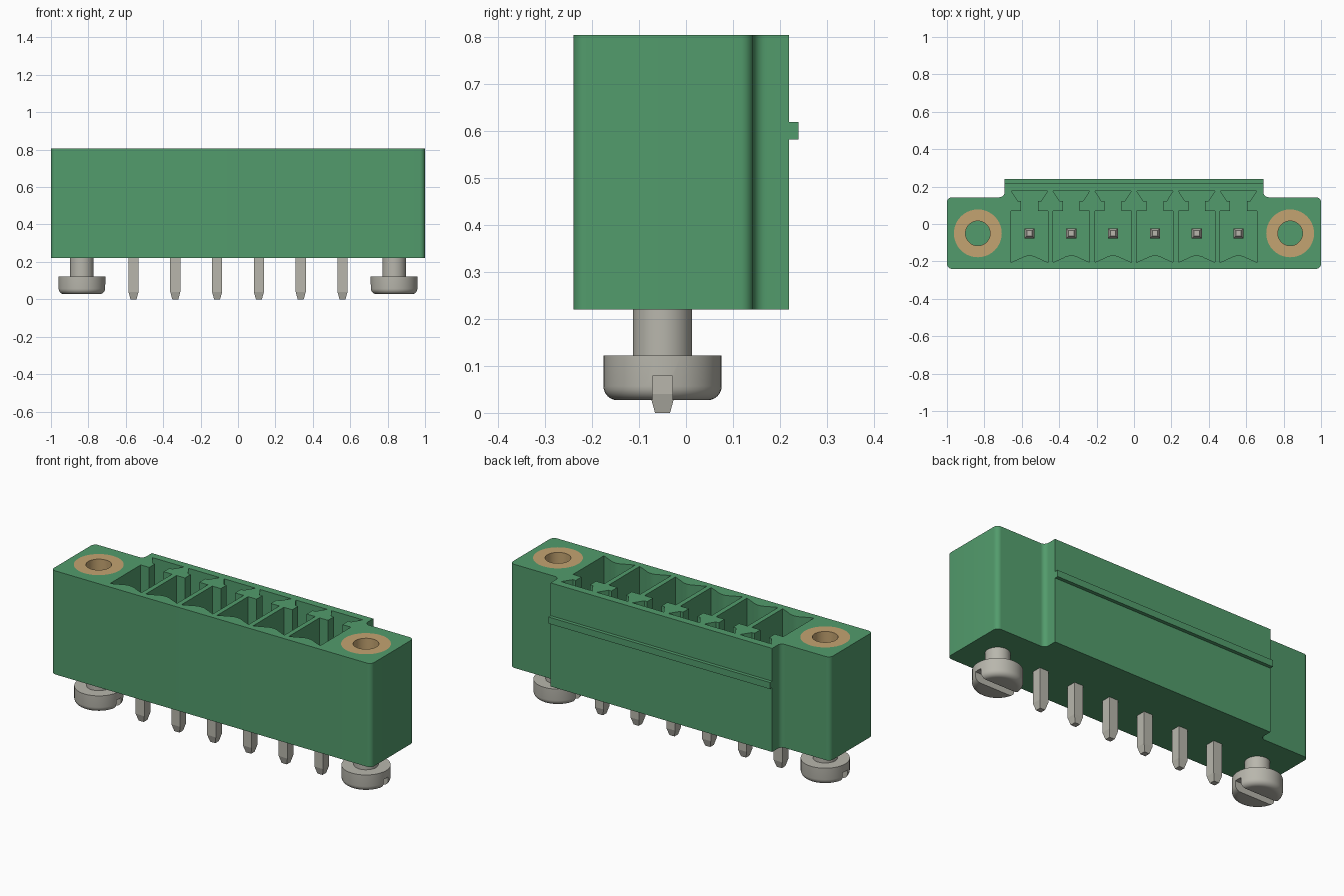
import bpy, bmesh, math
from mathutils import Vector, Matrix

cube = bpy.data.objects.get("Cube")
if cube:
    bpy.data.objects.remove(cube, do_unlink=True)


def material(name, rgb):
    m = bpy.data.materials.new(name)
    m.use_nodes = True
    m.diffuse_color = (*rgb, 1)
    m.node_tree.nodes["Principled BSDF"].inputs["Base Color"].default_value = (*rgb, 1)
    return m


GREEN = material("green plastic", (0.085, 0.33, 0.15))
BRASS = material("brass", (0.55, 0.37, 0.165))
STEEL = material("steel", (0.48, 0.47, 0.415))

TOP, BASE = 0.805, 0.22
AXIS_Y = -0.05
SCREW_X = 0.835
PITCH = 0.2235
PIN_X = [(i - 2.5) * PITCH for i in range(6)]


def finish(bm, name, mat, smooth=True):
    bmesh.ops.remove_doubles(bm, verts=bm.verts, dist=1e-5)
    bmesh.ops.recalc_face_normals(bm, faces=bm.faces)
    me = bpy.data.meshes.new(name)
    bm.to_mesh(me)
    bm.free()
    me.materials.append(mat)
    ob = bpy.data.objects.new(name, me)
    bpy.context.collection.objects.link(ob)
    if smooth:
        shade(ob)
    return ob


def select(ob):
    bpy.ops.object.select_all(action='DESELECT')
    ob.select_set(True)
    bpy.context.view_layer.objects.active = ob


def shade(ob):
    select(ob)
    bpy.ops.object.shade_smooth_by_angle(angle=math.radians(30))


def prism(name, outline, z0, z1, mat):
    """Extrude a flat xy outline from z0 to z1."""
    bm = bmesh.new()
    face = bm.faces.new([bm.verts.new((x, y, z0)) for x, y in outline])
    new = bmesh.ops.extrude_face_region(bm, geom=[face])["geom"]
    bmesh.ops.translate(bm, vec=(0, 0, z1 - z0),
                        verts=[v for v in new if isinstance(v, bmesh.types.BMVert)])
    return finish(bm, name, mat, False)


def box(name, x0, x1, y0, y1, z0, z1, mat):
    return prism(name, [(x0, y0), (x1, y0), (x1, y1), (x0, y1)], z0, z1, mat)


def lathe(name, profile, x, mat, sides=40, turn=0.0, closed=False, smooth=True):
    """Turn an (r, z) profile about the vertical axis at (x, AXIS_Y)."""
    bm = bmesh.new()
    vs = [bm.verts.new((r * math.cos(turn), r * math.sin(turn), z)) for r, z in profile]
    pairs = list(zip(vs, vs[1:])) + ([(vs[-1], vs[0])] if closed else [])
    edges = [bm.edges.new(p) for p in pairs]
    bmesh.ops.spin(bm, geom=vs + edges, cent=(0, 0, 0), axis=(0, 0, 1),
                   angle=2 * math.pi, steps=sides, use_duplicate=False)
    bmesh.ops.translate(bm, verts=bm.verts, vec=(x, AXIS_Y, 0))
    return finish(bm, name, mat, smooth)


def arc(cx, cy, r, a0, a1, n=8):
    return [(cx + r * math.cos(math.radians(a0 + (a1 - a0) * i / n)),
             cy + r * math.sin(math.radians(a0 + (a1 - a0) * i / n))) for i in range(n + 1)]


def cut(ob, cutter):
    mod = ob.modifiers.new("cut", 'BOOLEAN')
    mod.operation = 'DIFFERENCE'
    mod.solver = 'EXACT'
    mod.object = cutter
    select(ob)
    bpy.ops.object.modifier_apply(modifier=mod.name)
    bpy.data.objects.remove(cutter, do_unlink=True)


def mirrored(half):
    """Close a right-hand outline with its mirror image across x = 0."""
    return half + [(-x, y) for x, y in reversed(half)]


# Housing: wide flanges, raised back, rounded corners
R = 0.027
FRONT, FLANGE, BACK, WIDE = -0.24, 0.143, 0.22, 0.692
half = (arc(1 - R, FRONT + R, R, -90, 0) + arc(1 - R, FLANGE - R, R, 0, 90)
        + arc(WIDE + R, FLANGE + R, R, 270, 180) + [(WIDE, BACK)])
housing = prism("housing", mirrored(half), BASE, TOP, GREEN)

# Contact pockets, keyed at the back and with a curved bump at the front
FLOOR = 0.32
key = [(0.098, -0.205), (0.098, 0.07), (0.045, 0.07), (0.045, 0.122),
       (0.062, 0.122), (0.098, 0.177)]
bump = arc(0, -0.247, 0.079, 122, 58, 12)
for px in PIN_X:
    outline = [(px + x, y) for x, y in bump + mirrored(key)]
    cut(housing, prism("pocket_cutter", outline, FLOOR, TOP + 0.1, GREEN))

# Seats for the threaded inserts
SEAT = 0.42
for x in (-SCREW_X, SCREW_X):
    profile = [(0, SEAT), (0.128, SEAT), (0.128, TOP + 0.1), (0, TOP + 0.1)]
    cut(housing, lathe("seat_cutter", profile, x, GREEN, smooth=False))
shade(housing)

# Latching rib along the back
box("back_rib", -WIDE, WIDE, BACK - 0.01, 0.24, 0.583, 0.62, GREEN)

# Inserts and mounting screws
for side, x in (("left", SCREW_X), ("right", -SCREW_X)):
    lathe(side + "_insert", [(0.066, SEAT), (0.128, SEAT), (0.128, TOP), (0.066, TOP)],
          x, BRASS, closed=True)
    edge = [(r, z) for r, z in arc(0.096, 0.057, 0.03, -90, 0, 6)]
    screw = lathe(side + "_screw", [(0, 0.027)] + edge + [(0.126, 0.122), (0.063, 0.122),
                  (0.063, BASE + 0.01), (0, BASE + 0.01)], x, STEEL, smooth=False)
    cut(screw, box("slot_cutter", x - 0.2, x + 0.2, AXIS_Y - 0.021, AXIS_Y + 0.021,
                   -0.1, 0.079, STEEL))
    shade(screw)

# Square contact pins with tapered tips
D = math.sqrt(2)
for i, px in enumerate(PIN_X):
    lathe(f"pin_{i + 1}", [(0, 0), (0.016 * D, 0), (0.027 * D, 0.04), (0.027 * D, 0.65),
          (0.014 * D, 0.69), (0, 0.69)], px, STEEL, sides=4, turn=math.pi / 4, smooth=False)
